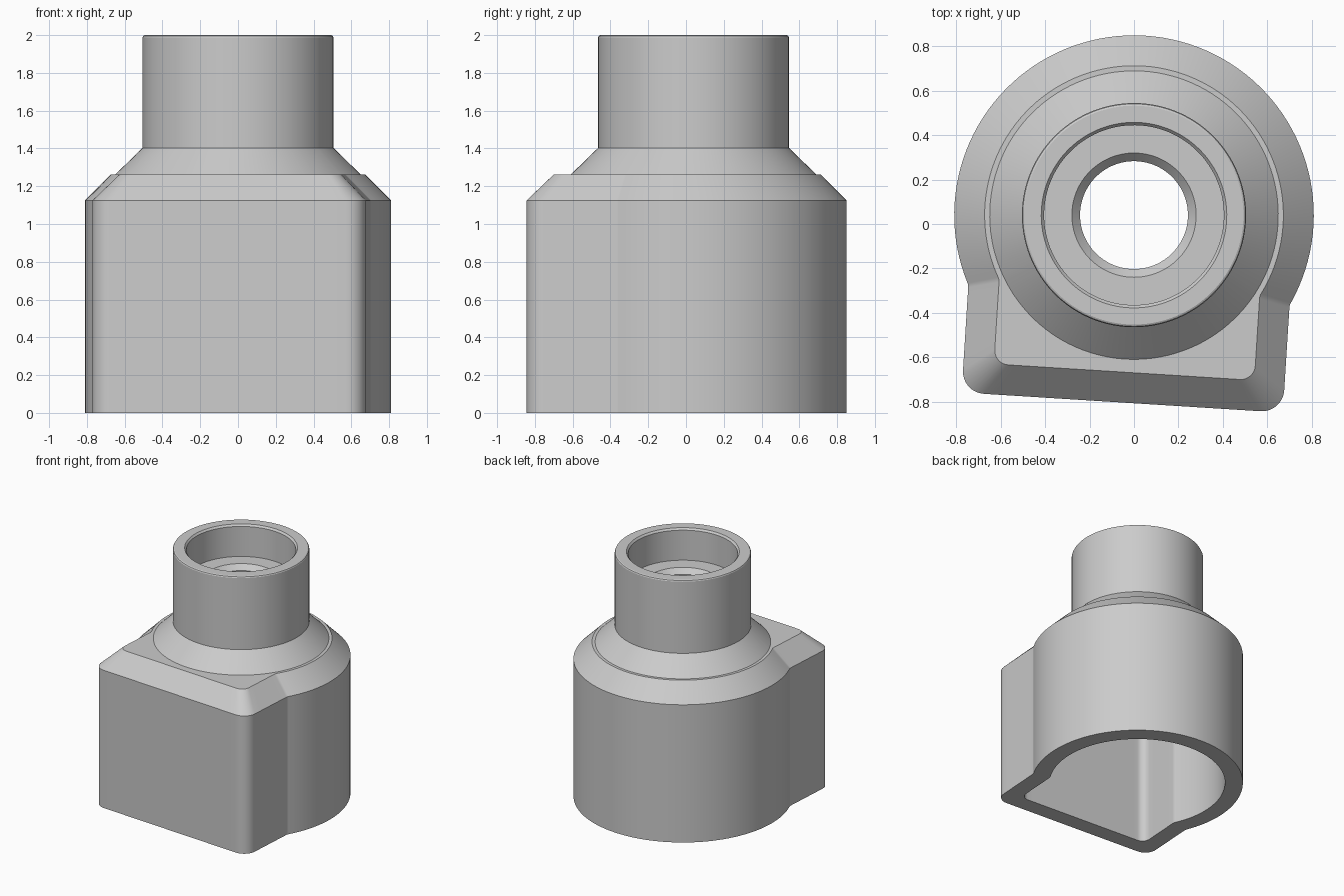
import bpy, bmesh, math
from mathutils import Vector, Matrix

if "Cube" in bpy.data.objects:
    bpy.data.objects.remove(bpy.data.objects["Cube"])

CENTRE_Y = 0.04                                  # axis of the round parts
TURN = Matrix.Rotation(math.radians(-3.6), 2)    # twist of the square front


def arc(cx, cy, r, a0, a1, n):
    """Points on an arc, angles in degrees, both ends included."""
    return [Vector((cx + r * math.cos(math.radians(a0 + (a1 - a0) * i / n)),
                    cy + r * math.sin(math.radians(a0 + (a1 - a0) * i / n))))
            for i in range(n + 1)]


def outline(r, half, front, corner, fillet=0.05):
    """Circle blended into a square front with rounded corners."""
    fy = -math.sqrt((r + fillet) ** 2 - (half + fillet) ** 2)
    tangent = math.degrees(math.atan2(fy, half + fillet))
    # right half, from the middle of the front round to the back
    pts = [Vector(((half - corner) * i / 12, -front)) for i in range(12)]
    pts += arc(half - corner, -front + corner, corner, -90, 0, 8)
    start, end = Vector((half, -front + corner)), Vector((half, fy))
    pts += [start.lerp(end, i / 6) for i in range(1, 6)]
    pts += arc(half + fillet, fy, fillet, 180, 180 + tangent, 6)
    pts += arc(0, 0, r, tangent, 90, 40)[1:]
    # mirrored left half
    pts += [Vector((-p.x, p.y)) for p in reversed(pts[1:-1])]
    return [TURN @ p for p in pts]


outer = outline(0.81, 0.725, 0.846, 0.10)
inner = outline(0.673, 0.588, 0.709, 0.065)


def circle(r):
    return [p.normalized() * r for p in inner]


# Closed section: outside wall, shoulder, neck, stepped bore, cavity
sections = [
    (outer, 0), (outer, 1.125), (inner, 1.262),
    (circle(0.65), 1.262), (circle(0.505), 1.403),
    (circle(0.505), 1.988), (circle(0.501), 1.996), (circle(0.493), 2.0),
    (circle(0.418), 2.0), (circle(0.405), 1.985),
    (circle(0.405), 1.74), (circle(0.28), 1.74), (circle(0.243), 1.70),
    (circle(0.243), 1.125), (inner, 1.125), (inner, 0),
]

bm = bmesh.new()
rings = [[bm.verts.new((p.x, p.y + CENTRE_Y, z)) for p in pts] for pts, z in sections]
n = len(inner)
for k, low in enumerate(rings):
    high = rings[(k + 1) % len(rings)]
    for i in range(n):
        j = (i + 1) % n
        bm.faces.new((low[i], low[j], high[j], high[i]))
bmesh.ops.recalc_face_normals(bm, faces=bm.faces)

mesh = bpy.data.meshes.new("adapter_body")
bm.to_mesh(mesh)
bm.free()
body = bpy.data.objects.new("adapter_body", mesh)
bpy.context.collection.objects.link(body)

grey = bpy.data.materials.new("light_grey")
grey.diffuse_color = (0.6, 0.6, 0.6, 1)
grey.use_nodes = True
grey.node_tree.nodes["Principled BSDF"].inputs["Base Color"].default_value = grey.diffuse_color
mesh.materials.append(grey)

bpy.context.view_layer.objects.active = body
body.select_set(True)
bpy.ops.object.shade_smooth_by_angle(angle=math.radians(25))
